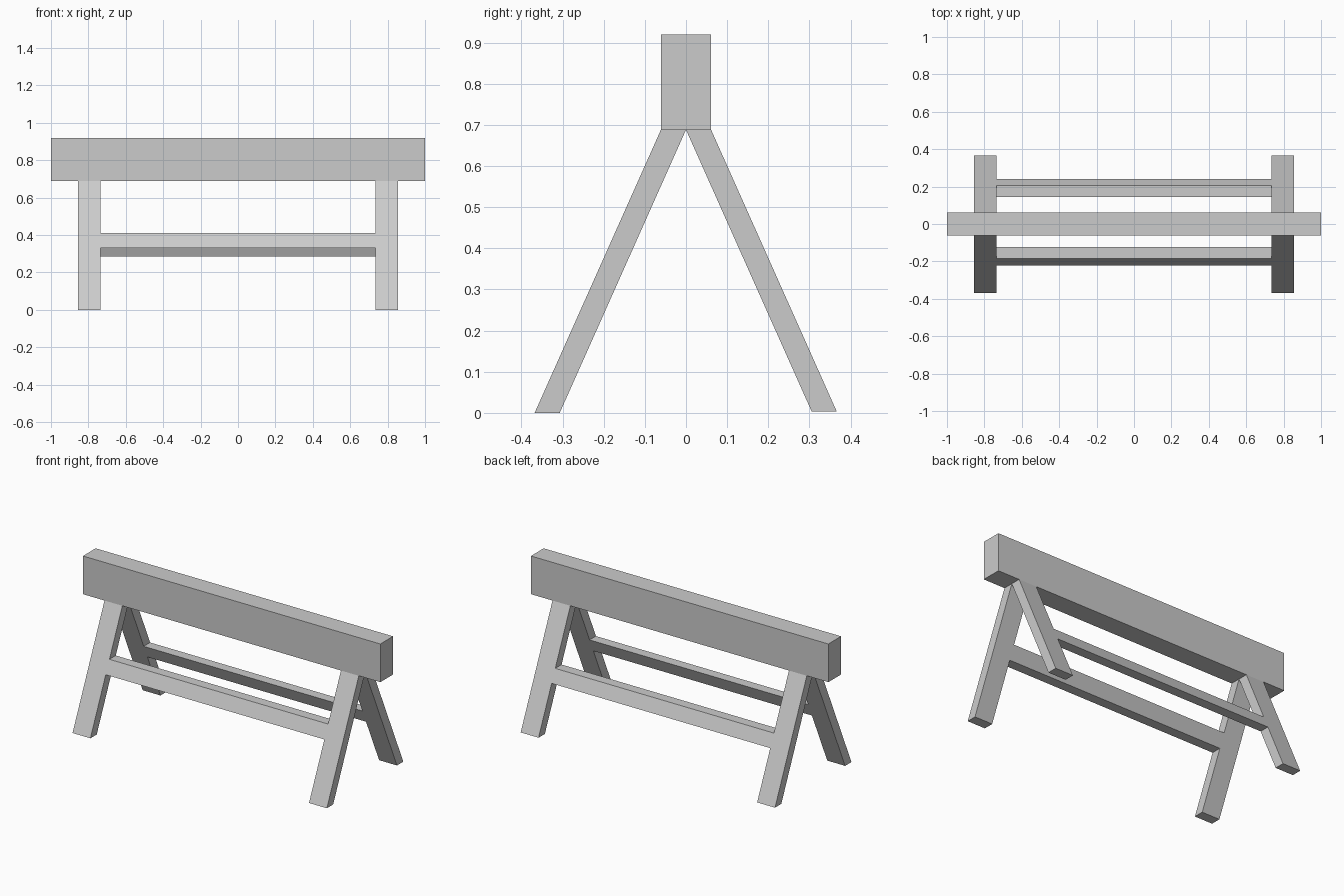
import bpy

if "Cube" in bpy.data.objects:
    bpy.data.objects.remove(bpy.data.objects["Cube"])

TOP = 0.688      # height where the legs meet the beam
SLOPE = 0.446    # outward splay of the legs per unit of height
THICK = 0.061    # board thickness measured along y


def prism(name, profile, x0, x1):
    """Extrude a four-point (y, z) profile along x."""
    verts = [(x, y, z) for x in (x0, x1) for y, z in profile]
    faces = [(3, 2, 1, 0), (4, 5, 6, 7)]
    faces += [(i, (i + 1) % 4, (i + 1) % 4 + 4, i + 4) for i in range(4)]
    if sum(a[0] * b[1] - b[0] * a[1]
           for a, b in zip(profile, profile[1:] + profile[:1])) < 0:
        faces = [f[::-1] for f in faces]
    mesh = bpy.data.meshes.new(name)
    mesh.from_pydata(verts, [], faces)
    obj = bpy.data.objects.new(name, mesh)
    bpy.context.collection.objects.link(obj)
    return obj


def splayed(side, z0, z1):
    """Slanted board section with level ends; side is -1 front, 1 back."""
    def inner(z):
        return (TOP - z) * SLOPE
    return [(side * inner(z0), z0), (side * (inner(z0) + THICK), z0),
            (side * (inner(z1) + THICK), z1), (side * inner(z1), z1)]


# Top beam
prism("beam", [(-0.061, TOP), (0.061, TOP), (0.061, 0.92), (-0.061, 0.92)], -1, 1)

# Legs and rails; the back rail sits slightly lower than the front one
for label, side, foot, rail in (("front", -1, 0.0, (0.33, 0.41)),
                                ("back", 1, 0.003, (0.285, 0.363))):
    prism(label + "_left_leg", splayed(side, foot, TOP), -0.855, -0.735)
    prism(label + "_right_leg", splayed(side, foot, TOP), 0.735, 0.855)
    prism(label + "_rail", splayed(side, *rail), -0.735, 0.735)
